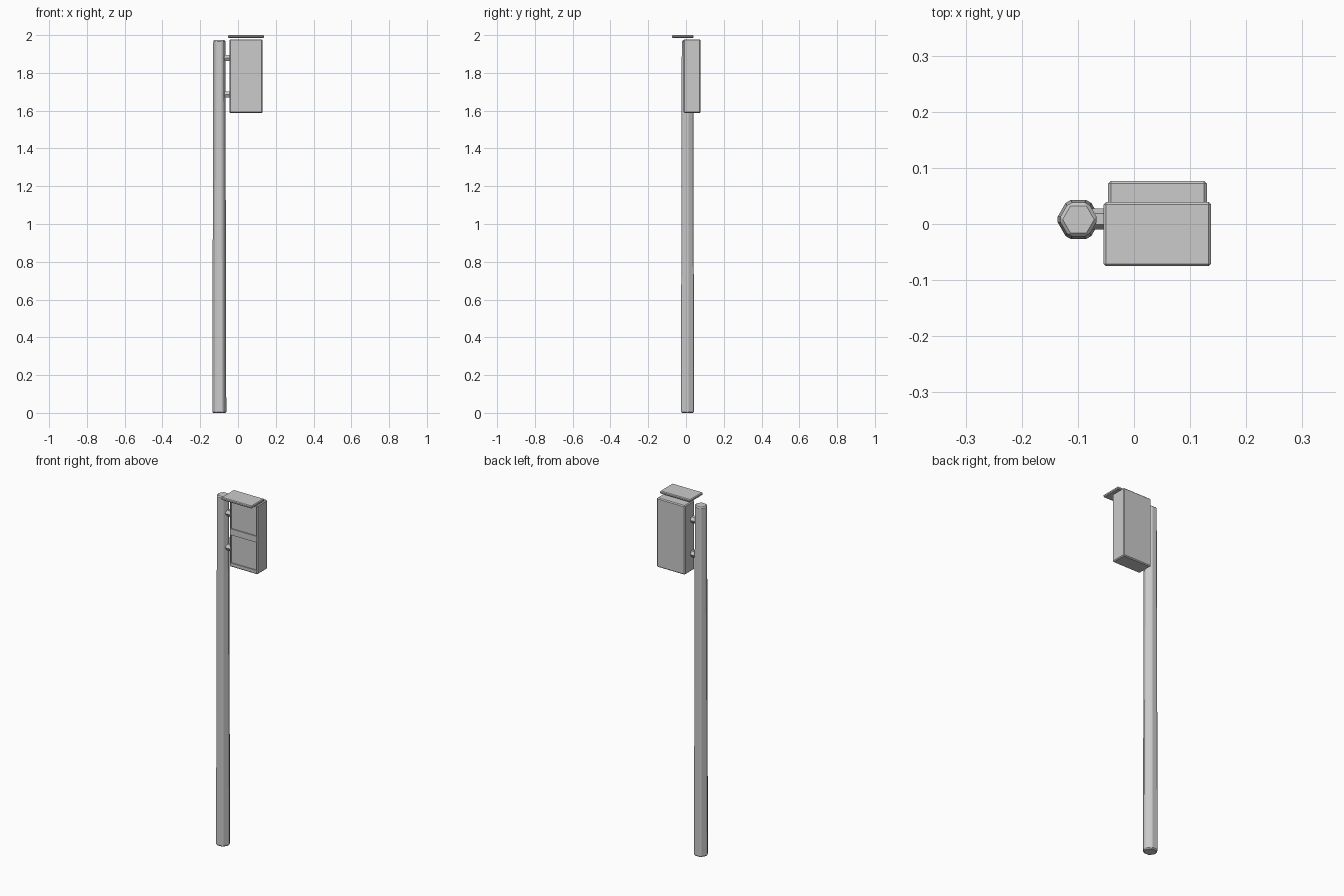
import bpy, bmesh, math
from mathutils import Vector

if "Cube" in bpy.data.objects:
    bpy.data.objects.remove(bpy.data.objects["Cube"])


def make(name, bm, bevel=0.0):
    bmesh.ops.recalc_face_normals(bm, faces=bm.faces[:])
    me = bpy.data.meshes.new(name)
    bm.to_mesh(me)
    bm.free()
    ob = bpy.data.objects.new(name, me)
    bpy.context.collection.objects.link(ob)
    if bevel:
        m = ob.modifiers.new("bevel", 'BEVEL')
        m.width = bevel
        m.segments = 1
        m.limit_method = 'ANGLE'
    return ob


def box(name, lo, hi, bevel=0.0):
    lo, hi = Vector(lo), Vector(hi)
    bm = bmesh.new()
    bmesh.ops.create_cube(bm, size=1)
    for v in bm.verts:
        v.co = (lo + hi) / 2 + Vector(c * d for c, d in zip(v.co, hi - lo))
    return make(name, bm, bevel)


def hex_prism(name, centre_a, r_a, centre_b, r_b, u, w, bevel=0.0):
    """Six-sided tapered prism; corners start along u, w is the other cross axis."""
    bm = bmesh.new()
    rings = []
    for c, r in ((centre_a, r_a), (centre_b, r_b)):
        rings.append([bm.verts.new(Vector(c) + r * (math.cos(k * math.pi / 3) * Vector(u)
                                                    + math.sin(k * math.pi / 3) * Vector(w)))
                      for k in range(6)])
    a, b = rings
    for k in range(6):
        j = (k + 1) % 6
        bm.faces.new((a[k], a[j], b[j], b[k]))
    bm.faces.new(a)
    bm.faces.new(b)
    return make(name, bm, bevel)


X, Y, Z = (1, 0, 0), (0, 1, 0), (0, 0, 1)

# tapered hexagonal post
hex_prism("post", (-0.099, 0.008, 0), 0.04, (-0.099, 0.008, 1.973), 0.035, X, Y, 0.006)

# signal housing with two shallow recessed panels
housing = box("housing", (-0.046, -0.012, 1.588), (0.13, 0.077, 1.978), 0.005)
for i, (z0, z1) in enumerate(((1.61, 1.768), (1.803, 1.968))):
    cutter = box(f"panel_cutter_{i}", (-0.037, -0.05, z0), (0.121, -0.006, z1))
    cutter.hide_render = True
    cutter.hide_viewport = True
    m = housing.modifiers.new("panel", 'BOOLEAN')
    m.operation = 'DIFFERENCE'
    m.solver = 'EXACT'
    m.object = cutter

# visor plate above the housing
box("visor", (-0.054, -0.075, 1.985), (0.137, 0.039, 2.0), 0.004)

# hexagonal mounting arms between post and housing
for i, z in enumerate((1.686, 1.879)):
    hex_prism(f"mounting_arm_{i}", (-0.09, 0.009, z), 0.019, (-0.04, 0.009, z), 0.019, Y, Z)
